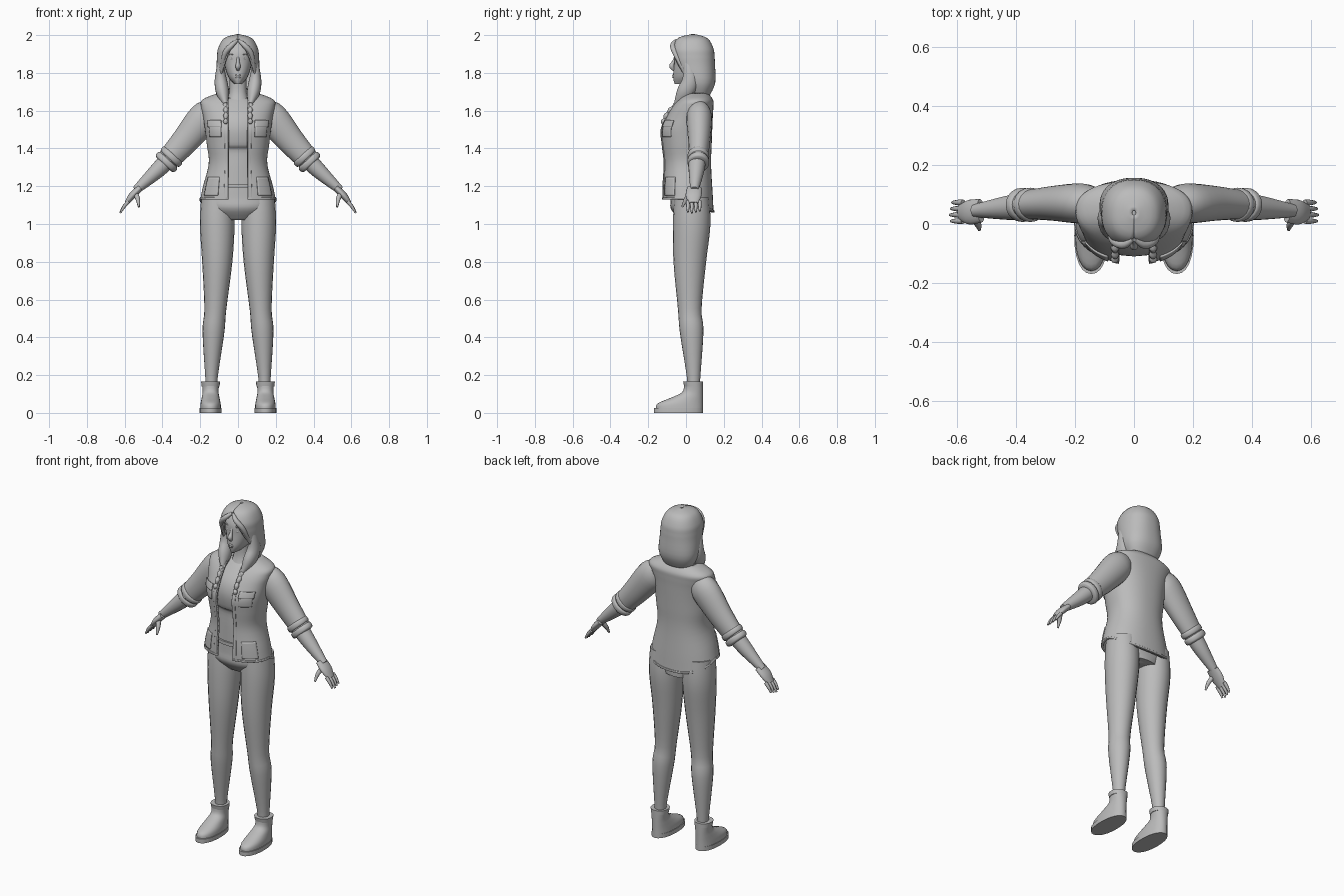
import bpy, bmesh, math
from mathutils import Vector

cube = bpy.data.objects.get("Cube")
if cube:
    bpy.data.objects.remove(cube, do_unlink=True)

colour = (0.5, 0.5, 0.5, 1)
grey = bpy.data.materials.new("plain_grey")
grey.use_nodes = True
grey.diffuse_color = colour
grey.node_tree.nodes["Principled BSDF"].inputs["Base Color"].default_value = colour


def smooth_rows(rows, steps):
    """Pass a smooth curve through a list of equally long number rows."""
    result = []
    last = len(rows) - 1
    for i in range(last):
        before, start, end, after = (rows[max(i - 1, 0)], rows[i], rows[i + 1], rows[min(i + 2, last)])
        for step in range(steps):
            t = step / steps
            ease = t * t * (3 - 2 * t)
            leave, arrive = t * (1 - t) ** 2 / 2, t * t * (t - 1) / 2
            result.append([b + (c - b) * ease + (c - a) * leave + (d - b) * arrive
                           for a, b, c, d in zip(before, start, end, after)])
    return result + [list(rows[last])]


def power(value, squareness):
    return math.copysign(abs(value) ** (2 / squareness), value)


def skin(name, rings, closed=True, mirror=False, thickness=0):
    """Join rings of points into a smooth object, capped when the rings are closed."""
    bm = bmesh.new()
    grid = [[bm.verts.new(point) for point in ring] for ring in rings]
    count = len(grid[0])
    for lower, upper in zip(grid, grid[1:]):
        for j in range(count if closed else count - 1):
            k = (j + 1) % count
            bm.faces.new((lower[j], lower[k], upper[k], upper[j]))
    if closed:
        bm.faces.new(grid[0])
        bm.faces.new(grid[-1])
    bmesh.ops.recalc_face_normals(bm, faces=bm.faces)
    mesh = bpy.data.meshes.new(name)
    bm.to_mesh(mesh)
    bm.free()
    mesh.materials.append(grey)
    part = bpy.data.objects.new(name, mesh)
    bpy.context.collection.objects.link(part)
    if thickness:
        solid = part.modifiers.new("thickness", "SOLIDIFY")
        solid.thickness, solid.offset = thickness, 0
    if mirror:
        part.modifiers.new("mirror", "MIRROR")
    bpy.ops.object.select_all(action="DESELECT")
    part.select_set(True)
    bpy.context.view_layer.objects.active = part
    bpy.ops.object.shade_smooth_by_angle(angle=math.radians(50))


def ring(centre, across, along, squareness=2, count=24):
    """Rounded ring of points around a centre."""
    angles = [math.tau * j / count for j in range(count)]
    return [centre + across * power(math.cos(a), squareness) + along * power(math.sin(a), squareness)
            for a in angles]


def body(name, back, rows, x=0, steps=4, squareness=2.2, mirror=False):
    """Stack of level rings; each row is height, half width and front."""
    rings = []
    for z, width, front in smooth_rows(rows, steps):
        centre = Vector((x, (front + back) / 2, z))
        rings.append(ring(centre, Vector((width, 0, 0)), Vector((0, (back - front) / 2, 0)), squareness))
    skin(name, rings, mirror=mirror)


def limb(name, points, radii, depth=1, steps=4, count=20, mirror=True):
    """Tube along a path; depth scales its front to back radius."""
    rows = smooth_rows([(*point, radius) for point, radius in zip(points, radii)], steps)
    centres = [Vector(row[:3]) for row in rows]
    rings = []
    for i, centre in enumerate(centres):
        tangent = (centres[min(i + 1, len(rows) - 1)] - centres[max(i - 1, 0)]).normalized()
        along = Vector((0, 1, 0))
        along = (along - tangent * along.dot(tangent)).normalized()
        radius = rows[i][-1]
        rings.append(ring(centre, along.cross(tangent) * radius, along * radius * depth, count=count))
    skin(name, rings, mirror=mirror)


def wrap_point(row, share, out=0, tail=0):
    """Point on an open wrap; share runs from one front edge round to the other."""
    z, width, front, back, gap = row
    squareness = 2.3
    start = math.asin(min(1, max(0, gap) / width) ** (squareness / 2))
    angle = start + share * (math.tau - 2 * start)
    x = (width + out) * power(math.sin(angle), squareness)
    y = (front + back) / 2 - ((back - front) / 2 + out) * power(math.cos(angle), squareness)
    drop = max(0, -math.cos(angle)) * max(0, min(1, (1.35 - z) * 5))
    return x, y, z - tail * drop


def wrap(name, rows, tail=0, out=0, thickness=0.01, count=48):
    skin(name, [[wrap_point(row, j / count, out, tail) for j in range(count + 1)]
                for row in smooth_rows(rows, 4)], closed=False, thickness=thickness)


# Trousers
body("hips", .12, [(1.02, .1, -.03), (1.08, .17, -.08), (1.14, .18, -.08), (1.22, .14, -.08)])
limb("leg", [(.11, .03, 1.14), (.11, .03, 1), (.11, .02, .8), (.12, .02, .55), (.13, .03, .43),
             (.14, .04, .2), (.14, .04, .13)],
     [.085, .092, .08, .058, .058, .034, .03], depth=1.08, mirror=True)

# Ankle boots
boot_x, heel = .145, .09
body("boot_sole", heel, [(0, .058, -.17), (.025, .058, -.17)], boot_x, steps=1, mirror=True)
body("boot", heel, [(.02, .055, -.16), (.05, .053, -.15), (.08, .047, -.08), (.11, .042, -.02),
                    (.15, .045, -.01)], boot_x, mirror=True)
body("boot_collar", heel, [(.14, .047, -.01), (.165, .05, -.015)], boot_x, steps=1, mirror=True)

# Shirt, waistband and neck
body("shirt", .11, [(1.17, .15, -.08), (1.3, .13, -.08), (1.39, .13, -.08), (1.42, .14, -.1),
                    (1.5, .145, -.11), (1.57, .15, -.09), (1.63, .12, -.04), (1.67, .06, 0)])
body("waistband", .11, [(1.19, .15, -.09), (1.21, .15, -.09)], steps=1)
body("neck", .08, [(1.64, .06, -.02), (1.7, .045, 0), (1.79, .045, 0)])


def jacket_row(z, width, front):
    """The back follows the waist and shoulders."""
    return z, width, front, .14 - .3 * (.19 - width), .05


# Open jacket with a longer back tail
jacket = [jacket_row(*row) for row in (
    (1.13, .195, -.12), (1.2, .18, -.12), (1.32, .15, -.115), (1.42, .16, -.125), (1.5, .17, -.13),
    (1.57, .18, -.1), (1.62, .19, -.07), (1.655, .185, -.04), (1.69, .1, -.01))]
hem_top = smooth_rows(jacket, 4)[1]
wrap("jacket", jacket, tail=.07)
wrap("jacket_hem", [jacket[0], hem_top], tail=.07, out=.004)
wrap("jacket_collar", [jacket_row(1.665, .1, -.03), jacket_row(1.715, .07, -.01)])


def cloth_plate(name, bottom, top, start, end, out):
    """Raised panel that follows the front of the jacket on both sides."""
    rows = [row for row in smooth_rows(jacket, 12) if bottom <= row[0] <= top]
    cells = 8
    skin(name, [[wrap_point(row, start + (end - start) * j / cells, out) for j in range(cells + 1)]
                for row in rows], closed=False, mirror=True, thickness=.006)


cloth_plate("chest_pocket", 1.46, 1.53, .04, .13, .006)
cloth_plate("chest_pocket_flap", 1.51, 1.55, .035, .135, .01)
cloth_plate("side_pocket", 1.15, 1.25, .05, .15, .006)
cloth_plate("front_placket", 1.13, 1.64, 0, .02, .005)

# Sleeves, rolled cuffs and forearms
limb("sleeve", [(.13, .07, 1.6), (.18, .07, 1.56), (.28, .07, 1.44), (.37, .065, 1.34)],
     [.065, .085, .073, .06], depth=.8)
roll = Vector((.026, 0, -.028))
for turn in range(2):
    edge = Vector((.34, .065, 1.37)) + roll * turn
    limb("rolled_cuff", [edge, edge + roll * .2, edge + roll * .8, edge + roll],
         [.053, .067, .066, .05], depth=.85)
limb("forearm", [(.36, .06, 1.35), (.43, .055, 1.28), (.54, .045, 1.18)], [.047, .041, .022])

# Hands
limb("palm", [(.52, .045, 1.19), (.56, .04, 1.15), (.59, .04, 1.11)], [.018, .019, .012], depth=2.2)
for finger in range(4):
    knuckle = Vector((.58, .01 + .021 * finger, 1.12))
    reach = 1 - .08 * abs(finger - 1)
    bend, tip = Vector((.025, 0, -.03)) * reach, Vector((.044, 0, -.062)) * reach
    limb("finger", [knuckle, knuckle + bend, knuckle + tip], [.01, .009, .005], count=8)
limb("thumb", [(.545, .025, 1.165), (.53, 0, 1.13), (.525, -.02, 1.09)], [.014, .012, .005], count=8)

# Head and face
body("head", .11, [(1.74, .02, -.06), (1.78, .052, -.068), (1.85, .073, -.063), (1.91, .078, -.06),
                   (1.97, .06, -.03)])
limb("nose", [(0, -.054, 1.89), (0, -.065, 1.86), (0, -.075, 1.835), (0, -.062, 1.815)],
     [.007, .008, .014, .007], mirror=False)
for height in (1.787, 1.778):
    limb("lip", [(-.024, -.055, height), (0, -.067, height), (.024, -.055, height)],
         [.002, .006, .002], mirror=False)
limb("eye", [(.016, -.05, 1.873), (.031, -.05, 1.873), (.047, -.042, 1.873)], [.002, .008, .002])
limb("eyebrow", [(.012, -.057, 1.893), (.034, -.054, 1.9), (.056, -.041, 1.895)], [.003, .004, .002])


def hair_row(z, width, front):
    """The parting opens downwards to frame the face."""
    return z, width, front, .04 + width, width * min(.9, math.sqrt(max(0, 1.965 - z) * 3.5))


# Parted hair with hanging locks and thin braids
wrap("hair", [hair_row(*row) for row in (
    (2, .006, .03), (1.98, .07, -.04), (1.93, .1, -.07), (1.89, .106, -.07), (1.85, .108, -.06),
    (1.75, .11, -.02), (1.68, .08, .02))])
limb("hair_lock", [(.086, 0, 1.88), (.093, .015, 1.82), (.09, .02, 1.75), (.08, -.01, 1.69),
                   (.066, -.05, 1.635)], [.014, .022, .034, .033, .012], depth=1.3)
limb("parted_fringe", [(.004, -.052, 1.972), (.035, -.07, 1.945), (.07, -.055, 1.9), (.086, -.01, 1.81)],
     [.008, .014, .014, .008])
braid = smooth_rows([(.068, -.045, 1.64), (.064, -.095, 1.59), (.066, -.126, 1.53)], 2)
for top, bottom in zip(braid, braid[1:]):
    middle = (Vector(top) + Vector(bottom)) / 2
    limb("braid_knot", [top, middle, bottom], [.006, .014, .006], count=8)
